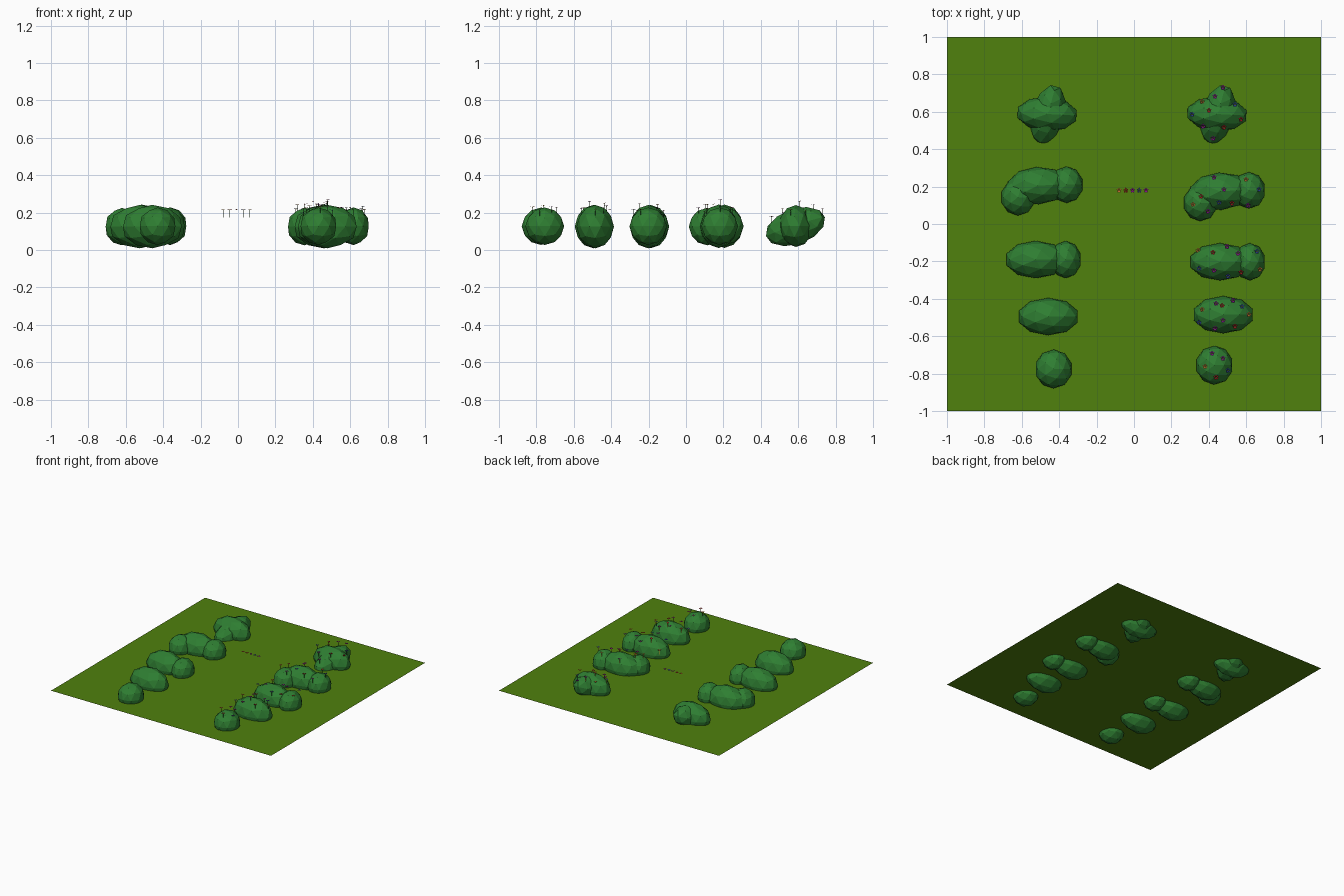
import bpy, bmesh, math
from mathutils import Matrix, Vector

if "Cube" in bpy.data.objects:
    bpy.data.objects.remove(bpy.data.objects["Cube"])


def mat(name, rgb):
    m = bpy.data.materials.new(name)
    m.diffuse_color = (*rgb, 1)
    m.use_nodes = True
    m.node_tree.nodes["Principled BSDF"].inputs["Base Color"].default_value = m.diffuse_color
    return m


GRASS = mat("grass green", (0.08, 0.22, 0.004))
LEAF = mat("leaf green", (0.028, 0.21, 0.032))
FLOWER = [mat("stem green", (0.015, 0.07, 0.01)),
          mat("red", (0.55, 0.01, 0.02)),
          mat("orange", (0.75, 0.2, 0.04)),
          mat("purple", (0.36, 0.005, 0.42)),
          mat("blue", (0.04, 0.07, 0.5)),
          mat("yellow", (0.8, 0.5, 0.05))]
CODE = {"r": 1, "o": 2, "p": 3, "b": 4}


def finish(bm, name, mats):
    me = bpy.data.meshes.new(name)
    bm.to_mesh(me)
    bm.free()
    for m in mats:
        me.materials.append(m)
    ob = bpy.data.objects.new(name, me)
    bpy.context.collection.objects.link(ob)
    return ob


# Lawn: a single sheet that cuts through the bushes
bm = bmesh.new()
bmesh.ops.create_grid(bm, x_segments=1, y_segments=1, size=1,
                      matrix=Matrix.Translation((0, 0, 0.1)))
finish(bm, "lawn", [GRASS])

# Lobes: centre x, y, z; half sizes; turn and tilt in degrees
L = (0.165, 0.1, 0.116)
BUSHES = [
    ("round_bush", (0.86, 0.02),
     [(-0.43, -0.775, 0.127, (0.1, 0.104, 0.1), 0, 0)]),
    ("long_bush", (0.935, 0.01),
     [(-0.458, -0.495, 0.125, L, 0, 0)]),
    ("double_bush", (0.985, -0.012),
     [(-0.525, -0.19, 0.125, L, 0, 0),
      (-0.365, -0.19, 0.127, (0.083, 0.1, 0.1), 0, 0)]),
    ("triple_bush", (0.975, -0.03),
     [(-0.515, 0.205, 0.127, L, 3, 0),
      (-0.36, 0.21, 0.127, (0.088, 0.098, 0.1), 0, 0),
      (-0.62, 0.143, 0.125, (0.092, 0.098, 0.1), 0, 0)]),
    ("cross_bush", (0.908, 0),
     [(-0.465, 0.588, 0.128, (0.165, 0.092, 0.112), -3, 0),
      (-0.46, 0.585, 0.125, (0.172, 0.088, 0.095), 75, 18)]),
]


def lobe_matrix(x, y, z, s, turn, tilt):
    return (Matrix.Translation((x, y, z))
            @ Matrix.Rotation(math.radians(turn), 4, 'Z')
            @ Matrix.Rotation(-math.radians(tilt), 4, 'Y')
            @ Matrix.Diagonal((*s, 1)))


def bush(name, lobes, shift):
    bm = bmesh.new()
    for lobe in lobes:
        bmesh.ops.create_icosphere(
            bm, subdivisions=2, radius=1,
            matrix=Matrix.Translation((*shift, 0)) @ lobe_matrix(*lobe))
    return finish(bm, name, [LEAF])


def flower(bm, x, y, z, colour):
    # z is the height of the blossom, the stem hangs below it
    n0 = len(bm.faces)
    bmesh.ops.create_cone(bm, segments=4, radius1=0.0013, radius2=0.0013,
                          depth=0.04, cap_ends=True,
                          matrix=Matrix.Translation((x, y, z - 0.02)))
    bm.faces.ensure_lookup_table()
    for f in bm.faces[n0:]:
        f.material_index = 0
    # five petals, slightly raised at the tips
    for k in range(5):
        a = k * math.tau / 5 + math.pi / 2
        pts = [(0, 0, 0), (0.009, -0.0048, 0.002),
               (0.0145, 0, 0.004), (0.009, 0.0048, 0.002)]
        r = Matrix.Rotation(a, 4, 'Z')
        f = bm.faces.new([bm.verts.new(Vector((x, y, z)) + r @ Vector(p))
                          for p in pts])
        f.material_index = colour
    # flower heart
    n1 = len(bm.faces)
    bmesh.ops.create_icosphere(bm, subdivisions=1, radius=0.0028,
                               matrix=Matrix.Translation((x, y, z + 0.001)))
    bm.faces.ensure_lookup_table()
    for f in bm.faces[n1:]:
        f.material_index = 5


# Blossom spots as "x,y,colour" in hundredths of a unit
SPOTS = {
    "round_bush": "41.7,-69.2,p 47.6,-71.9,p 38,-76.2,o 50.3,-78.3,b 43.9,-82,r",
    "long_bush": "36.4,-45.7,o 43.9,-42.5,p 47.1,-43.6,r 52.9,-40.9,p 57.8,-44.1,b "
                 "61.5,-48.4,o 34.8,-52.7,b 47.6,-51.6,p 54,-54.8,r 43.3,-55.9,p",
    "double_bush": "34.2,-14.2,o 42.2,-15.2,r 49.7,-12,p 55.6,-15.8,p 65.8,-14.7,b "
                   "34.8,-23.8,b 42.8,-24.9,p 50.3,-28,b 57.2,-25.9,r 67.4,-24.3,o",
    "triple_bush": "42.8,24.9,p 59.9,23.8,o 48.1,18.4,p 66.8,18.4,b 35.8,14.7,r "
                   "31.6,10.4,o 39.6,6.7,p 52.4,11,r 61,9.9,p 45.5,11.5,b",
    "cross_bush": "36.4,65.5,o 43.3,68.2,p 47.6,73,p 54,63.9,b 40.1,60.7,r "
                  "31,58.6,b 57.2,55.9,r 48.1,51.6,r 36.9,52.1,p 42.2,45.7,p",
}


def top_of(ob, x, y):
    hit, loc, _, _ = ob.ray_cast(Vector((x, y, 1)), Vector((0, 0, -1)))
    return loc.z if hit else 0.15


# Plain bushes on the left, flowering copies on the right
for name, shift, lobes in BUSHES:
    bush(name + "_plain", lobes, (0, 0))
    ob = bush(name + "_flowering", lobes, shift)
    bpy.context.view_layer.update()
    bm = bmesh.new()
    for spot in SPOTS[name].split():
        x, y, c = spot.split(",")
        x, y = float(x) / 100, float(y) / 100
        flower(bm, x, y, top_of(ob, x, y) + 0.03, CODE[c])
    finish(bm, name + "_flowers", FLOWER)

# Row of loose flowers in the middle
bm = bmesh.new()
for i, c in enumerate("orpbp"):
    flower(bm, -0.08 + 0.036 * i, 0.18, 0.215, CODE[c])
finish(bm, "flower_row", FLOWER)
